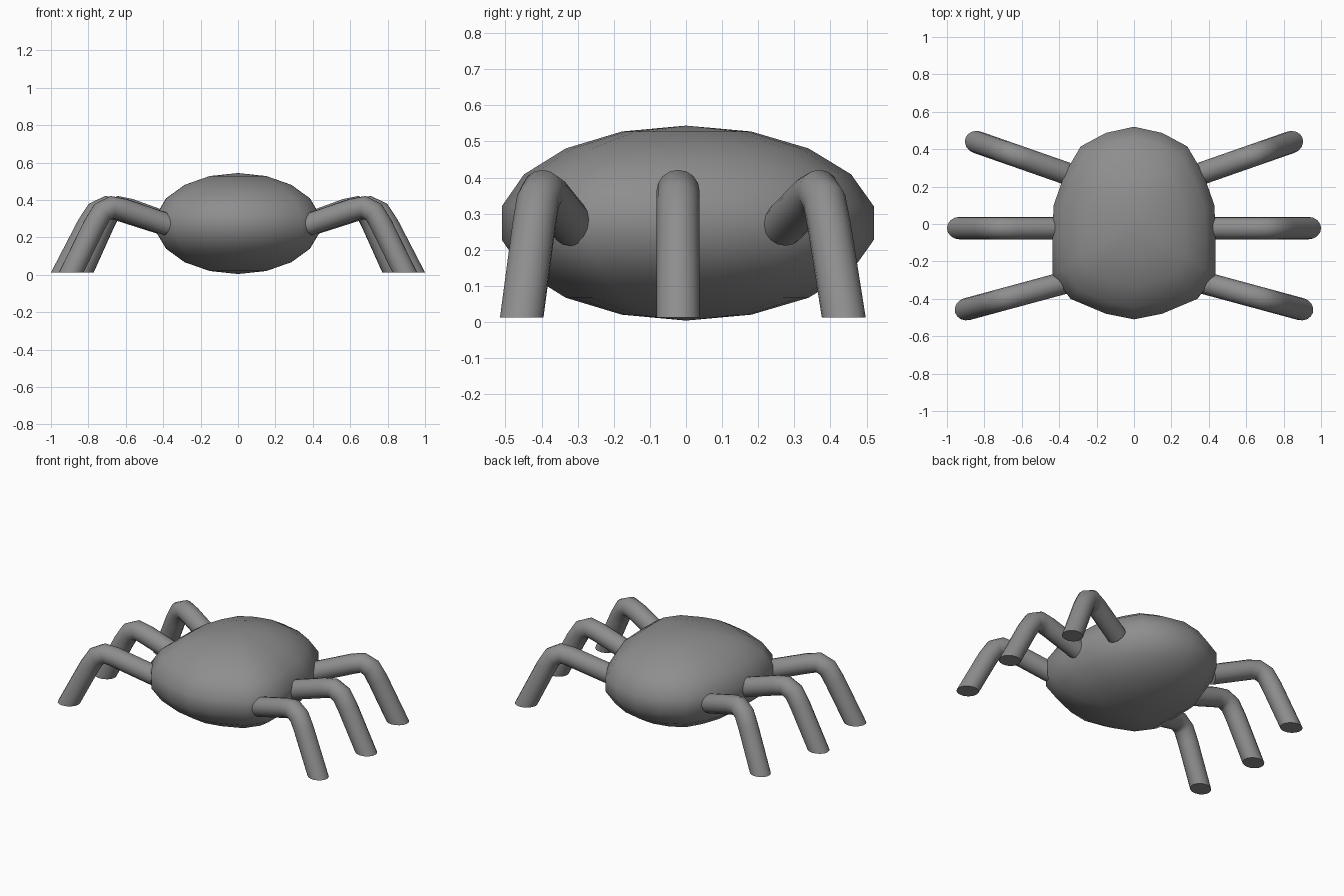
import bpy, bmesh, math
from mathutils import Vector

if "Cube" in bpy.data.objects:
    bpy.data.objects.remove(bpy.data.objects["Cube"])

grey = bpy.data.materials.new("mid grey")
grey.diffuse_color = (0.27, 0.27, 0.27, 1)
grey.use_nodes = True
grey.node_tree.nodes["Principled BSDF"].inputs["Base Color"].default_value = grey.diffuse_color


def bridge(bm, rings):
    """Skin consecutive vertex rings with quads."""
    for a, b in zip(rings, rings[1:]):
        n = len(a)
        for i in range(n):
            j = (i + 1) % n
            bm.faces.new((a[i], a[j], b[j], b[i]))


def finish(bm, name):
    bmesh.ops.recalc_face_normals(bm, faces=bm.faces[:])
    me = bpy.data.meshes.new(name)
    bm.to_mesh(me)
    bm.free()
    me.materials.append(grey)
    ob = bpy.data.objects.new(name, me)
    bpy.context.collection.objects.link(ob)
    bpy.ops.object.select_all(action='DESELECT')
    ob.select_set(True)
    bpy.context.view_layer.objects.active = ob
    bpy.ops.object.shade_smooth_by_angle(angle=math.radians(50))
    return ob


# Body: 18-sided flattened ball, fuller towards the front corners
half = [(0, .52), (.15, .487), (.285, .415), (.37, .27), (.43, .1),
        (.437, -.09), (.435, -.27), (.34, -.40), (.15, -.48), (0, -.51)]
outline = half + [(-x, y) for x, y in half[-2:0:-1]]
bm = bmesh.new()
rings = []
for k in range(1, 9):
    t = math.radians(20 * k)
    f = math.sin(t) / math.sin(math.radians(80))
    z = 0.274 + 0.27 * math.cos(t)
    rings.append([bm.verts.new((x * f, y * f, z)) for x, y in outline])
bridge(bm, rings)
for z, ring in ((0.544, rings[0]), (0.004, rings[-1])):
    pole = bm.verts.new((0, 0, z))
    for i in range(18):
        bm.faces.new((ring[i], ring[(i + 1) % 18], pole))
finish(bm, "body")

# Legs: bent tubes, side profile as (fraction of reach, height)
profile = [(0, .268), (.46, .348), (.58, .362), (.68, .335), (.76, .265), (1, .012)]
R, SIDES = 0.06, 16


def leg(name, root, foot):
    root, foot = Vector(root), Vector(foot)
    pts = [Vector((*root.lerp(foot, s), z)) for s, z in profile]
    flat = (foot - root).normalized()
    side = Vector((-flat.y, flat.x, 0))
    bm = bmesh.new()
    rings = []
    for i, p in enumerate(pts):
        d_in = (p - pts[max(i - 1, 0)]).normalized()
        d_out = (pts[min(i + 1, len(pts) - 1)] - p).normalized()
        tangent = (d_in + d_out).normalized()
        up = tangent.cross(side).normalized()
        stretch = 1.0
        if i == len(pts) - 1:  # foot is cut level with the ground
            up = Vector((flat.x, flat.y, 0))
            stretch = 1.12
        rings.append([bm.verts.new(p + R * (side * math.cos(a) + up * stretch * math.sin(a)))
                      for a in (math.tau * k / SIDES for k in range(SIDES))])
        if i and rings[-1][SIDES // 4].co.z * rings[-2][SIDES // 4].co.z < 0:
            rings[-1].reverse()
    # keep every ring starting on the same (upper/outer) side
    for i, ring in enumerate(rings):
        want = Vector((flat.x * .6, flat.y * .6, .8))
        if (ring[SIDES // 4].co - pts[i]).dot(want) < 0:
            rings[i] = [ring[-k % SIDES] for k in range(SIDES)]
    bridge(bm, rings)
    bm.faces.new(rings[0])
    bm.faces.new(rings[-1])
    finish(bm, name)


for sx, label in ((1, "right"), (-1, "left")):
    leg(f"front_leg_{label}", (sx * .375, -.315), (sx * .892, -.455))
    leg(f"middle_leg_{label}", (sx * .385, -.022), (sx * .933, -.022))
    leg(f"back_leg_{label}", (sx * .36, .27), (sx * .838, .437))
